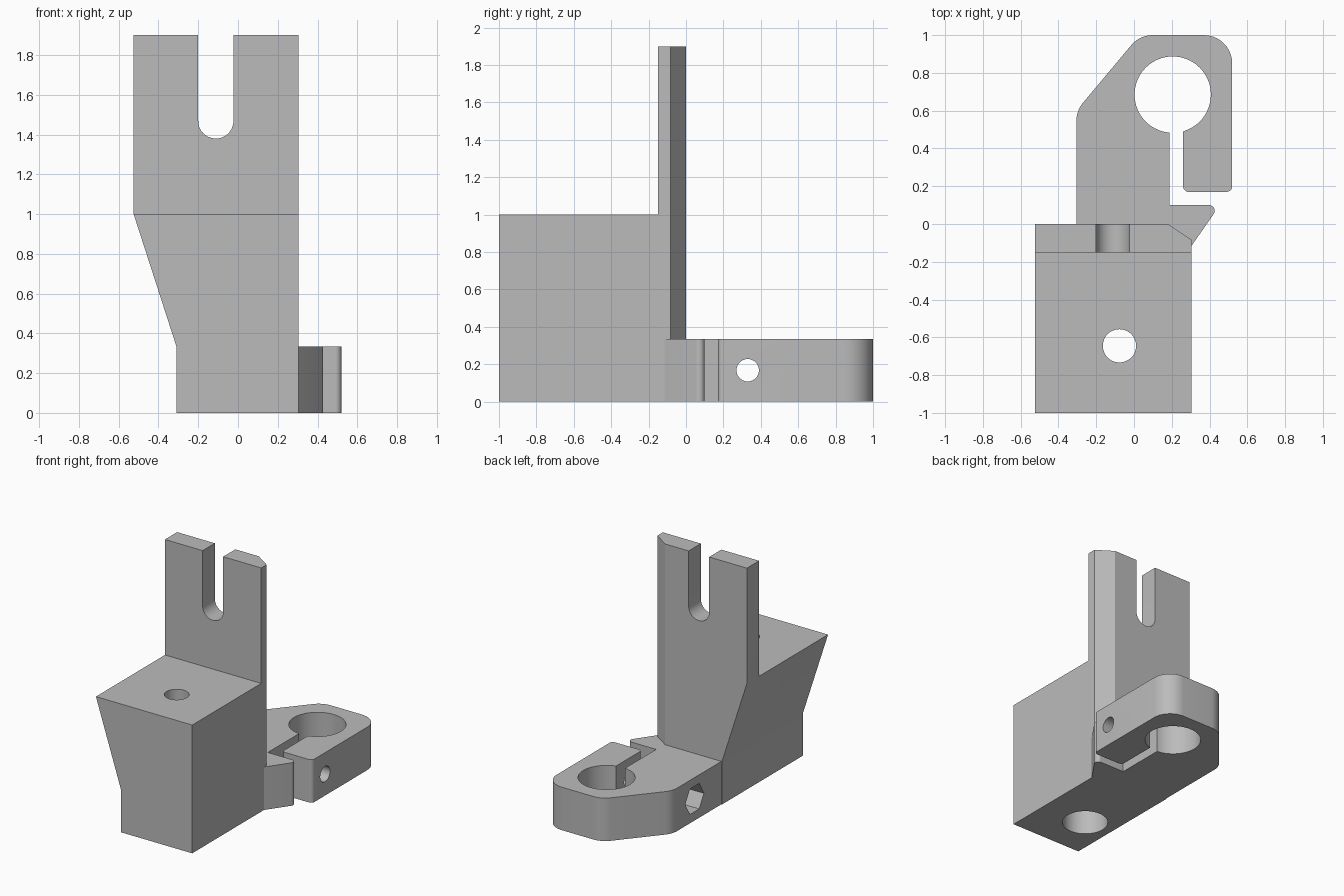
import bpy
import bmesh
from math import pi, cos, sin, tan, radians
from mathutils import Vector, Matrix

old = bpy.data.objects.get("Cube")
if old:
    bpy.data.objects.remove(old, do_unlink=True)

grey = bpy.data.materials.new("plain grey")
grey.use_nodes = True
colour = (0.5, 0.5, 0.5, 1)
grey.diffuse_color = colour
grey.node_tree.nodes["Principled BSDF"].inputs["Base Color"].default_value = colour


def fillet(corners, steps=10):
    """Round each (x, y, radius) corner of a closed outline."""
    out = []
    for i, (x, y, r) in enumerate(corners):
        p = Vector((x, y))
        if not r:
            out.append(p)
            continue
        a = (Vector(corners[i - 1][:2]) - p).normalized()
        b = (Vector(corners[(i + 1) % len(corners)][:2]) - p).normalized()
        half = a.angle(b) / 2
        centre = p + (a + b).normalized() * r / sin(half)
        start = p + a * r / tan(half) - centre
        turn = (pi - 2 * half) * (1 if a.cross(b) < 0 else -1)
        for k in range(steps + 1):
            out.append(centre + Matrix.Rotation(turn * k / steps, 2) @ start)
    return out


def prism(name, outline, axis, low, high):
    """Extrude a 2D outline along one axis."""
    place = {"x": lambda u, v, w: (w, u, v),
             "y": lambda u, v, w: (u, w, v),
             "z": lambda u, v, w: (u, v, w)}[axis]
    bm = bmesh.new()
    rings = [[bm.verts.new(place(p[0], p[1], w)) for p in outline] for w in (low, high)]
    for ring in rings:
        bm.faces.new(ring)
    n = len(outline)
    for i in range(n):
        j = (i + 1) % n
        bm.faces.new((rings[0][i], rings[0][j], rings[1][j], rings[1][i]))
    bmesh.ops.recalc_face_normals(bm, faces=bm.faces)
    mesh = bpy.data.meshes.new(name)
    bm.to_mesh(mesh)
    bm.free()
    mesh.materials.append(grey)
    obj = bpy.data.objects.new(name, mesh)
    bpy.context.collection.objects.link(obj)
    return obj


def disc(u, v, r, n=48):
    return [(u + r * cos(2 * pi * k / n), v + r * sin(2 * pi * k / n)) for k in range(n)]


def combine(target, tool, operation="DIFFERENCE"):
    """Apply a boolean and discard the tool."""
    mod = target.modifiers.new("shape", "BOOLEAN")
    mod.operation = operation
    mod.solver = "EXACT"
    mod.object = tool
    bpy.context.view_layer.objects.active = target
    bpy.ops.object.modifier_apply(modifier=mod.name)
    bpy.data.objects.remove(tool, do_unlink=True)


# Tapered block with the slotted upright
body = prism("mounting_bracket", fillet([
    (-0.31, 0, 0), (0.305, 0, 0), (0.305, 1.9, 0), (-0.023, 1.9, 0),
    (-0.023, 1.38, 0.088), (-0.2, 1.38, 0.088), (-0.2, 1.9, 0),
    (-0.525, 1.9, 0), (-0.525, 1, 0), (-0.31, 0.335, 0)]), "y", -1, 0)
combine(body, prism("front_cutter", [(-1.2, 1), (-0.15, 1), (-0.15, 2.1), (-1.2, 2.1)],
                    "x", -1, 1))
combine(body, prism("chamfer_cutter", [(0.18, 0), (0.305, -0.083), (0.5, -0.2125),
                                       (0.5, 0.2), (0.18, 0.2)], "z", -0.1, 2.1))

# Split clamp with its pointed finger
clamp = prism("clamp", fillet([
    (-0.305, -0.05, 0), (-0.305, 0.6, 0.15), (0.03, 1, 0.15), (0.52, 1, 0.15),
    (0.52, 0.17, 0.03), (0.26, 0.17, 0.03), (0.26, 0.6, 0), (0.187, 0.6, 0),
    (0.187, 0.1, 0), (0.455, 0.1, 0.03), (0.305, -0.115, 0), (0.2, -0.25, 0)]),
    "z", 0, 0.335)
combine(clamp, prism("bore_cutter", disc(0.205, 0.685, 0.202, 64), "z", -0.1, 0.5))

# Clamp screw hole and hexagonal nut pocket
combine(clamp, prism("screw_cutter", disc(0.33, 0.168, 0.06), "x", -0.5, 0.7))
combine(clamp, prism("nut_cutter", disc(0.33, 0.168, 0.115, 6), "x", -0.5, -0.17))
combine(body, clamp, "UNION")

# Vertical bolt hole with a wide counterbore underneath
combine(body, prism("bolt_cutter", disc(-0.077, -0.645, 0.088), "z", -0.1, 1.2))
combine(body, prism("counterbore_cutter", disc(-0.077, -0.645, 0.165), "z", -0.1, 0.8))

# Smooth curved walls, keep edges crisp
bpy.ops.object.select_all(action="DESELECT")
body.select_set(True)
bpy.context.view_layer.objects.active = body
bpy.ops.object.shade_smooth_by_angle(angle=radians(30))
